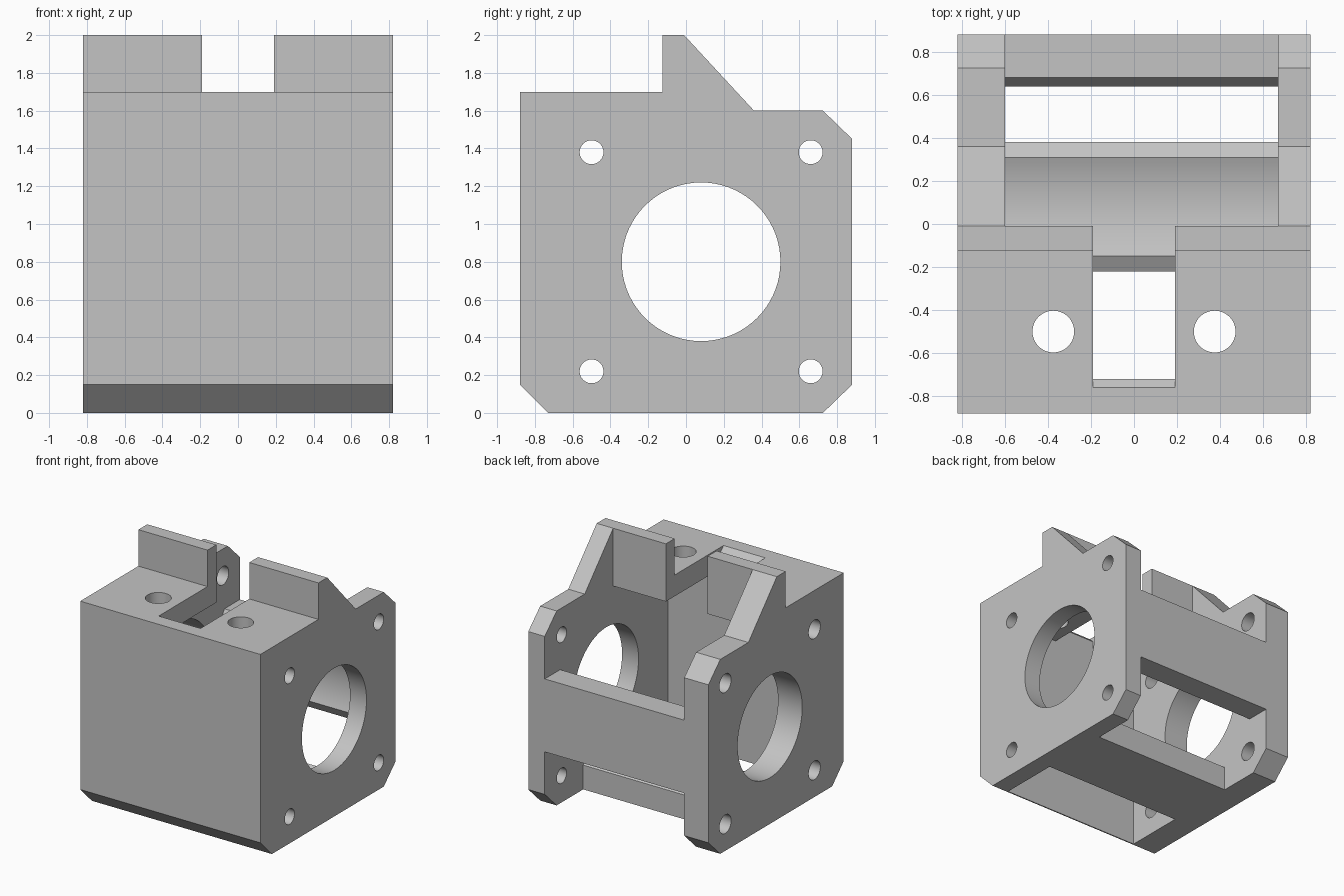
import bpy, bmesh, math
from mathutils import Matrix

if "Cube" in bpy.data.objects:
    bpy.data.objects.remove(bpy.data.objects["Cube"])

grey = bpy.data.materials.new("light grey plastic")
grey.use_nodes = True
grey.diffuse_color = (0.55, 0.55, 0.55, 1)
grey.node_tree.nodes["Principled BSDF"].inputs["Base Color"].default_value = (0.55, 0.55, 0.55, 1)

CY, CZ = 0.08, 0.80          # axis of the big bore
IN_R, IN_L = -0.60, 0.67     # inner faces of the side plates
HALF = 0.82


def make_object(name, bm):
    bmesh.ops.recalc_face_normals(bm, faces=bm.faces)
    mesh = bpy.data.meshes.new(name)
    bm.to_mesh(mesh)
    bm.free()
    mesh.materials.append(grey)
    obj = bpy.data.objects.new(name, mesh)
    bpy.context.collection.objects.link(obj)
    return obj


def extrude_x(name, profile, x0, x1):
    """Extrude a (y, z) outline along x."""
    bm = bmesh.new()
    face = bm.faces.new([bm.verts.new((x0, y, z)) for y, z in profile])
    grown = bmesh.ops.extrude_face_region(bm, geom=[face])["geom"]
    verts = [g for g in grown if isinstance(g, bmesh.types.BMVert)]
    bmesh.ops.translate(bm, verts=verts, vec=(x1 - x0, 0, 0))
    return make_object(name, bm)


def cylinder(name, centre, radius, depth, along_x=True, sides=48):
    bm = bmesh.new()
    turn = Matrix.Rotation(math.pi / 2, 4, 'Y') if along_x else Matrix()
    bmesh.ops.create_cone(bm, cap_ends=True, segments=sides, radius1=radius, radius2=radius,
                          depth=depth, matrix=Matrix.Translation(centre) @ turn)
    return make_object(name, bm)


def activate(obj):
    bpy.ops.object.select_all(action='DESELECT')
    obj.select_set(True)
    bpy.context.view_layer.objects.active = obj


def cut(target, cutter):
    mod = target.modifiers.new("cut", 'BOOLEAN')
    mod.operation, mod.solver, mod.object = 'DIFFERENCE', 'EXACT', cutter
    activate(target)
    bpy.ops.object.modifier_apply(modifier=mod.name)
    bpy.data.objects.remove(cutter)


# Housing: side outline with chamfered corners and a raised fin
housing = extrude_x("housing", [
    (-0.88, 0.15), (-0.73, 0), (0.725, 0), (0.88, 0.15), (0.88, 1.45), (0.725, 1.6),
    (0.36, 1.6), (-0.01, 2), (-0.125, 2), (-0.125, 1.7), (-0.88, 1.7)], -HALF, HALF)

# Inner cavity, open at the back, the bottom and the rear top
cut(housing, extrude_x("cavity_cutter", [
    (-0.72, -0.1), (1, -0.1), (1, 2.1), (-0.01, 2.1), (-0.01, 1.525), (-0.72, 1.525)], IN_R, IN_L))

# Slot through the top slab and fin, with a chamfered front lip
cut(housing, extrude_x("slot_cutter", [
    (-0.72, 1.45), (0.2, 1.45), (0.2, 2.1), (-0.76, 2.1), (-0.76, 1.7), (-0.72, 1.66)], -0.19, 0.19))

# Large bore and four screw holes in each side plate
for x, radius in ((-0.75, 0.076), (0.75, 0.063)):
    cut(housing, cylinder("bore_cutter", (x, CY, CZ), 0.42, 0.4, sides=72))
    for dy in (-0.58, 0.58):
        for dz in (-0.58, 0.58):
            cut(housing, cylinder("screw_cutter", (x, CY + dy, CZ + dz), radius, 0.4))

# Two vertical holes in the top slab
for x in (-0.375, 0.375):
    cut(housing, cylinder("top_hole_cutter", (x, -0.5, 1.6), 0.097, 0.4, along_x=False))

# Cross bars: hollowed inner face around the bore axis, as (sideways, outward)
spread = math.atan2(0.23, 0.56)
arc = [(0.605 * math.sin(a), 0.605 * math.cos(a))
       for a in (spread * (1 - i / 8) for i in range(17))]
bar = [(0.3, 0.8), (0.3, 0.6)] + arc + [(-0.3, 0.6), (-0.3, 0.8)]
floor_bar = extrude_x("floor_bar", [(CY + u, CZ - d) for u, d in bar], IN_R, IN_L)
back_bar = extrude_x("back_bar", [(CY + d, CZ + u) for u, d in bar], IN_R, IN_L)

for obj in (housing, floor_bar, back_bar):
    activate(obj)
    bpy.ops.object.shade_smooth_by_angle(angle=math.radians(20))
